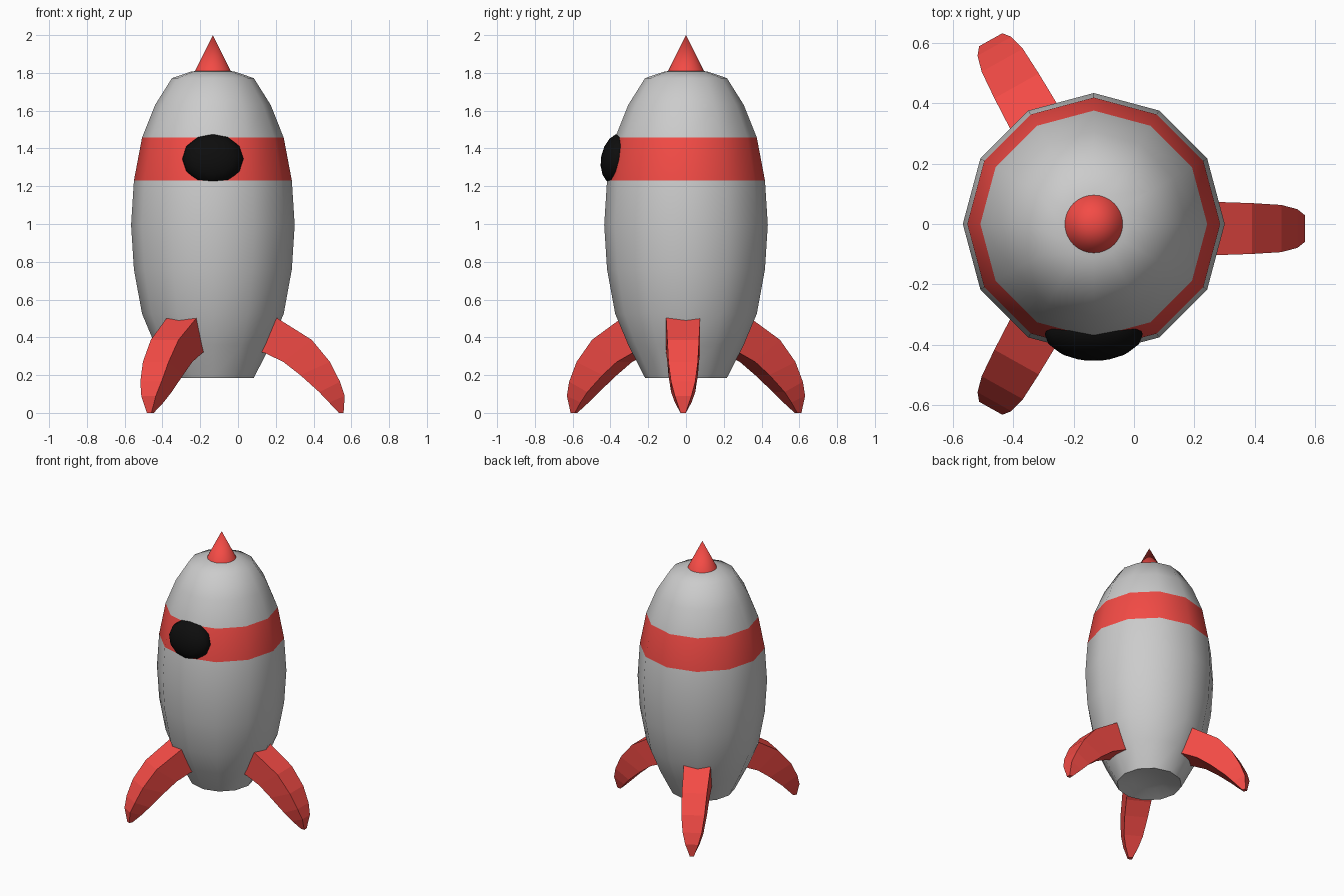
import bpy, bmesh
from math import sin, cos, pi, radians
from mathutils import Matrix, Vector

if "Cube" in bpy.data.objects:
    bpy.data.objects.remove(bpy.data.objects["Cube"])

AXIS = Vector((-0.133, 0, 0))


def material(name, color):
    m = bpy.data.materials.new(name)
    m.diffuse_color = color
    m.use_nodes = True
    m.node_tree.nodes["Principled BSDF"].inputs["Base Color"].default_value = m.diffuse_color
    return m


red = material("red_paint", (0.9, 0.07, 0.06, 1))
black = material("black_glass", (0.004, 0.004, 0.004, 1))


def finish(name, bm, mats=(), smooth=None):
    bmesh.ops.recalc_face_normals(bm, faces=bm.faces)
    me = bpy.data.meshes.new(name)
    bm.to_mesh(me)
    bm.free()
    for m in mats:
        me.materials.append(m)
    if smooth is not None:
        me.shade_smooth()
        me.set_sharp_from_angle(angle=radians(smooth))
    ob = bpy.data.objects.new(name, me)
    bpy.context.collection.objects.link(ob)
    return ob


# Hull: 12-sided lathe, with a red band and a dished base
profile = [(0, 0.225), (0.112, 0.215), (0.217, 0.186), (0.306, 0.36), (0.375, 0.525),
           (0.418, 0.76), (0.433, 0.995), (0.418, 1.23), (0.375, 1.457),
           (0.306, 1.63), (0.217, 1.772), (0.112, 1.808), (0, 1.815)]
SIDES, BAND = 12, 7
bm = bmesh.new()
rings = []
for r, z in profile:
    n = SIDES if r else 1
    rings.append([bm.verts.new(AXIS + Vector((r * cos(2 * pi * i / SIDES), r * sin(2 * pi * i / SIDES), z)))
                  for i in range(n)])
for k, (a, b) in enumerate(zip(rings, rings[1:])):
    for i in range(SIDES):
        j = (i + 1) % SIDES
        quad = [a[i % len(a)], a[j % len(a)], b[j % len(b)], b[i % len(b)]]
        f = bm.faces.new(list(dict.fromkeys(quad)))
        f.material_index = int(k == BAND)
grey = material("grey_hull", (0.8, 0.8, 0.8, 1))
finish("hull", bm, (grey, red), 50)

# Nose cone
bm = bmesh.new()
bmesh.ops.create_cone(bm, cap_ends=True, segments=32, radius1=0.1, radius2=0, depth=0.2,
                      matrix=Matrix.Translation(AXIS + Vector((0, 0, 1.9))))
finish("nose_cone", bm, (red,), 30)

# Porthole: squashed ball tilted to follow the hull
bm = bmesh.new()
m = (Matrix.Translation((-0.133, -0.365, 1.345)) @ Matrix.Rotation(radians(-11), 4, 'X')
     @ Matrix.Diagonal((0.162, 0.085, 0.136, 1)) @ Matrix.Rotation(pi / 2, 4, 'X'))
bmesh.ops.create_uvsphere(bm, u_segments=12, v_segments=8, radius=1, matrix=m)
finish("porthole", bm, (black,), 60)

# Fins: curved tapering legs, (outer r, outer z, inner r, inner z, half width)
stations = [(0.25, 0.55, 0.18, 0.34, 0.09), (0.343, 0.50, 0.273, 0.318, 0.09),
            (0.523, 0.387, 0.373, 0.27, 0.084), (0.62, 0.27, 0.463, 0.2, 0.078),
            (0.673, 0.165, 0.563, 0.11, 0.064), (0.698, 0.09, 0.615, 0.055, 0.044),
            (0.692, 0.0, 0.667, 0.0, 0.014)]


def fin(name, angle, offset=0):
    bm = bmesh.new()
    loops = [[bm.verts.new(p) for p in ((ro, -w + offset, zo), (ro, w + offset, zo),
                                        (ri, w + offset, zi), (ri, -w + offset, zi))]
             for ro, zo, ri, zi, w in stations]
    for a, b in zip(loops, loops[1:]):
        for i in range(4):
            bm.faces.new((a[i], a[(i + 1) % 4], b[(i + 1) % 4], b[i]))
    bm.faces.new(loops[0])
    bm.faces.new(loops[-1])
    bm.transform(Matrix.Translation(AXIS) @ Matrix.Rotation(radians(angle), 4, 'Z'))
    finish(name, bm, (red,))


fin("right_fin", 0, -0.015)
fin("back_fin", 119.2)
fin("front_fin", -119.2)
